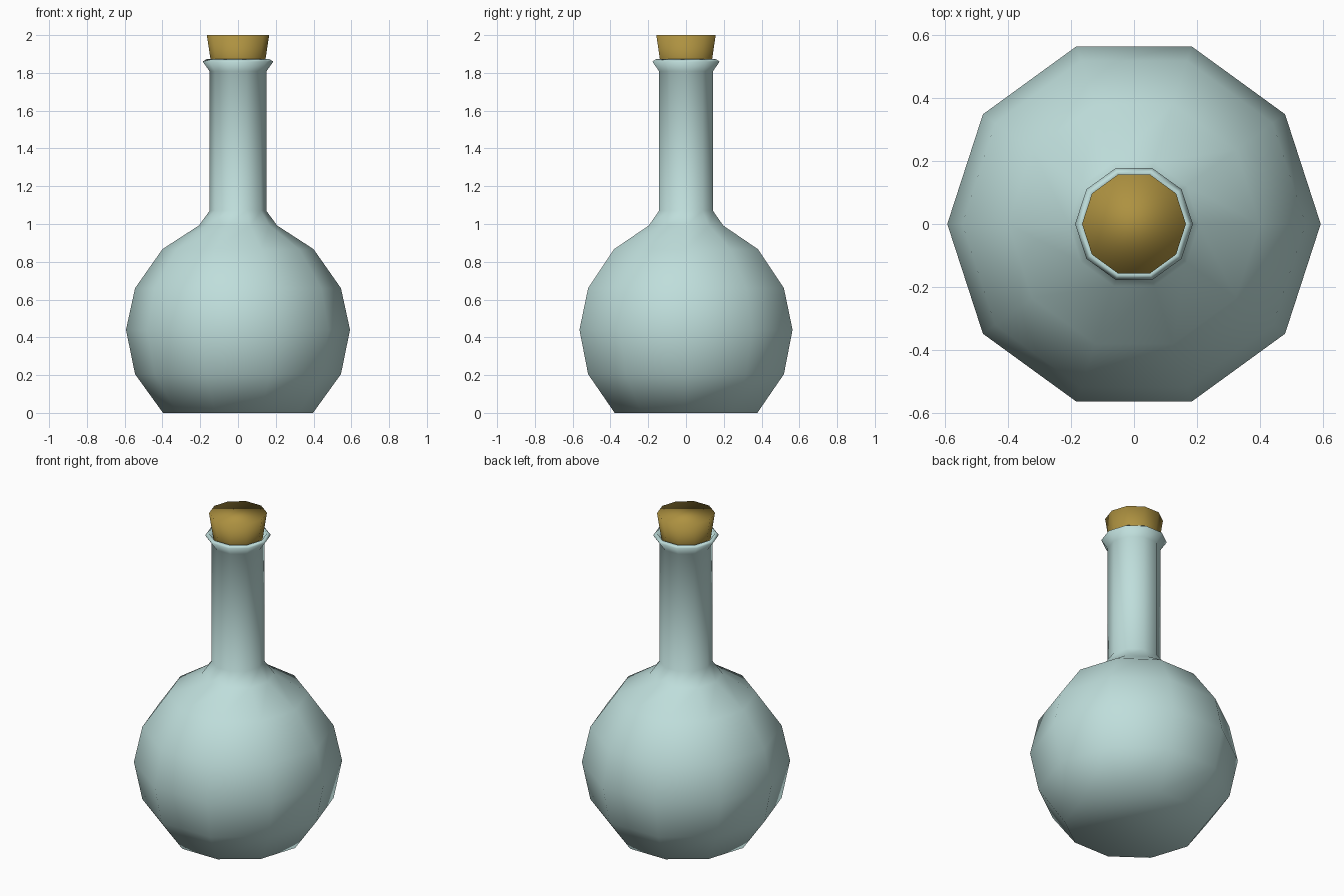
import bpy
import bmesh
import math

if "Cube" in bpy.data.objects:
    bpy.data.objects.remove(bpy.data.objects["Cube"])

SIDES = 10


def material(name, rgb):
    m = bpy.data.materials.new(name)
    m.diffuse_color = (*rgb, 1.0)
    m.use_nodes = True
    m.node_tree.nodes["Principled BSDF"].inputs["Base Color"].default_value = m.diffuse_color
    return m


def lathe(name, profile, mat, cap_bottom=True, cap_top=True):
    """Spin (radius, height) points around z into a smooth ten-sided part."""
    bm = bmesh.new()
    rings = []
    for r, z in profile:
        rings.append([bm.verts.new((r * math.cos(2 * math.pi * i / SIDES),
                                    r * math.sin(2 * math.pi * i / SIDES), z))
                      for i in range(SIDES)])
    for low, high in zip(rings, rings[1:]):
        for i in range(SIDES):
            j = (i + 1) % SIDES
            bm.faces.new((low[i], low[j], high[j], high[i]))
    if cap_bottom:
        bm.faces.new(rings[0][::-1])
    if cap_top:
        bm.faces.new(rings[-1])
    for f in bm.faces:
        f.smooth = True
    mesh = bpy.data.meshes.new(name)
    bm.to_mesh(mesh)
    bm.free()
    mesh.materials.append(mat)
    obj = bpy.data.objects.new(name, mesh)
    bpy.context.collection.objects.link(obj)
    return obj


glass = material("pale_teal_glass", (0.52, 0.73, 0.71))
cork = material("cork_brown", (0.42, 0.285, 0.052))

# Round body, neck, flared lip and the short inner wall behind the stopper
lathe("flask", [(0.397, 0.0), (0.545, 0.205), (0.593, 0.44), (0.545, 0.66),
                (0.40, 0.867), (0.207, 0.992), (0.15, 1.07), (0.15, 1.808),
                (0.187, 1.86), (0.166, 1.873), (0.14, 1.81), (0.132, 1.77)],
      glass, cap_top=False)

# Tapered stopper pushed into the neck
lathe("stopper", [(0.127, 1.75), (0.165, 2.0)], cork)
